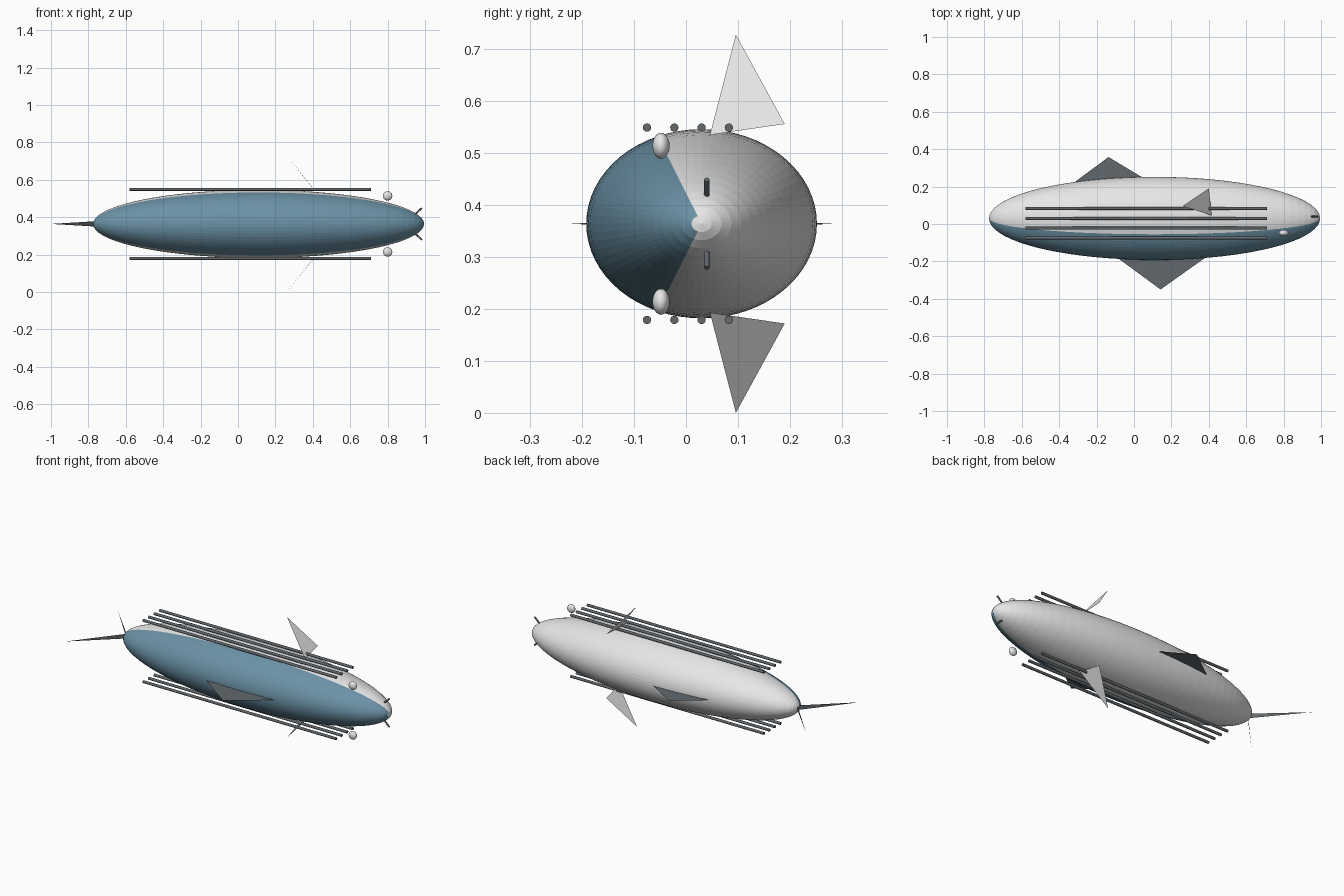
import bpy, bmesh, math
from mathutils import Vector, Matrix

cube = bpy.data.objects.get("Cube")
if cube:
    bpy.data.objects.remove(cube)

MID_Y, MID_Z = 0.03, 0.364


def material(name, rgb):
    m = bpy.data.materials.new(name)
    m.use_nodes = True
    m.diffuse_color = (*rgb, 1)
    m.node_tree.nodes["Principled BSDF"].inputs["Base Color"].default_value = (*rgb, 1)
    return m


white = material("hull white", (0.8, 0.8, 0.8))
blue = material("slate blue", (0.147, 0.287, 0.381))
dark = material("dark grey", (0.119, 0.138, 0.153))


def add(name, bm, *mats):
    me = bpy.data.meshes.new(name)
    bm.to_mesh(me)
    bm.free()
    for m in mats:
        me.materials.append(m)
    ob = bpy.data.objects.new(name, me)
    bpy.context.collection.objects.link(ob)
    return ob


def ellipsoid(centre, radii, u, v):
    # poles lie along x
    bm = bmesh.new()
    bmesh.ops.create_uvsphere(bm, u_segments=u, v_segments=v, radius=1)
    mat = Matrix.Translation(centre) @ Matrix.Diagonal((*radii, 1)) @ Matrix.Rotation(math.pi / 2, 4, "Y")
    bm.transform(mat)
    return bm


def rod(name, a, b, radius, mat):
    a, b = Vector(a), Vector(b)
    d = b - a
    bm = bmesh.new()
    bmesh.ops.create_cone(bm, cap_ends=True, segments=16, radius1=radius, radius2=radius, depth=d.length)
    bm.transform(Matrix.Translation((a + b) / 2) @ d.to_track_quat("Z", "Y").to_matrix().to_4x4())
    return add(name, bm, mat)


def fin(name, points, mat):
    bm = bmesh.new()
    bm.faces.new([bm.verts.new(p) for p in points])
    return add(name, bm, mat)


# Hull: a long ellipsoid with a blue wedge of strips along the front
centre, radii = Vector((0.11, MID_Y, MID_Z)), (0.885, 0.222, 0.182)
bm = ellipsoid(centre, radii, 64, 36)
for f in bm.faces:
    c = f.calc_center_median() - centre
    y, z = c.y / radii[1], c.z / radii[2]
    ring = math.hypot(y, z)
    f.material_index = int(ring > 0.07 and -y > ring * math.cos(math.radians(67.5)))
add("hull", bm, white, blue)

# Flat horizontal side fins
fin("front_side_fin", [(-0.083, -0.185, MID_Z), (0.142, -0.35, MID_Z), (0.377, -0.183, MID_Z)], dark)
fin("back_side_fin", [(-0.323, 0.22, MID_Z), (0.045, 0.249, MID_Z), (-0.136, 0.358, MID_Z)], dark)

# Parts mirrored above and below the middle
for side, s in (("upper", 1), ("lower", -1)):
    def at(x, y, h):
        return (x, y, MID_Z + s * h)

    fin(side + "_fin", [at(0.26, 0.096, 0.364), at(0.40, 0.19, 0.192), at(0.415, 0.046, 0.171)], white)
    for i in range(4):
        y = -0.075 + i * 0.0525
        rod(f"{side}_rail_{i + 1}", at(-0.58, y, 0.185), at(0.71, y, 0.185), 0.008, dark)
    rod(side + "_nose_peg", at(0.94, 0.04, 0.045), at(0.983, 0.04, 0.085), 0.005, dark)
    pod = add(side + "_pod", ellipsoid(at(0.8, -0.048, 0.15), (0.025, 0.0165, 0.025), 24, 16), white)
    pod.data.shade_smooth()

# Thin upright tail blades in a V
for side, s in (("front", -1), ("back", 1)):
    fin(side + "_tail_blade", [(-0.765, MID_Y, MID_Z - 0.014), (-1.0, MID_Y + s * 0.25, MID_Z),
                               (-0.765, MID_Y, MID_Z + 0.014)], dark)
